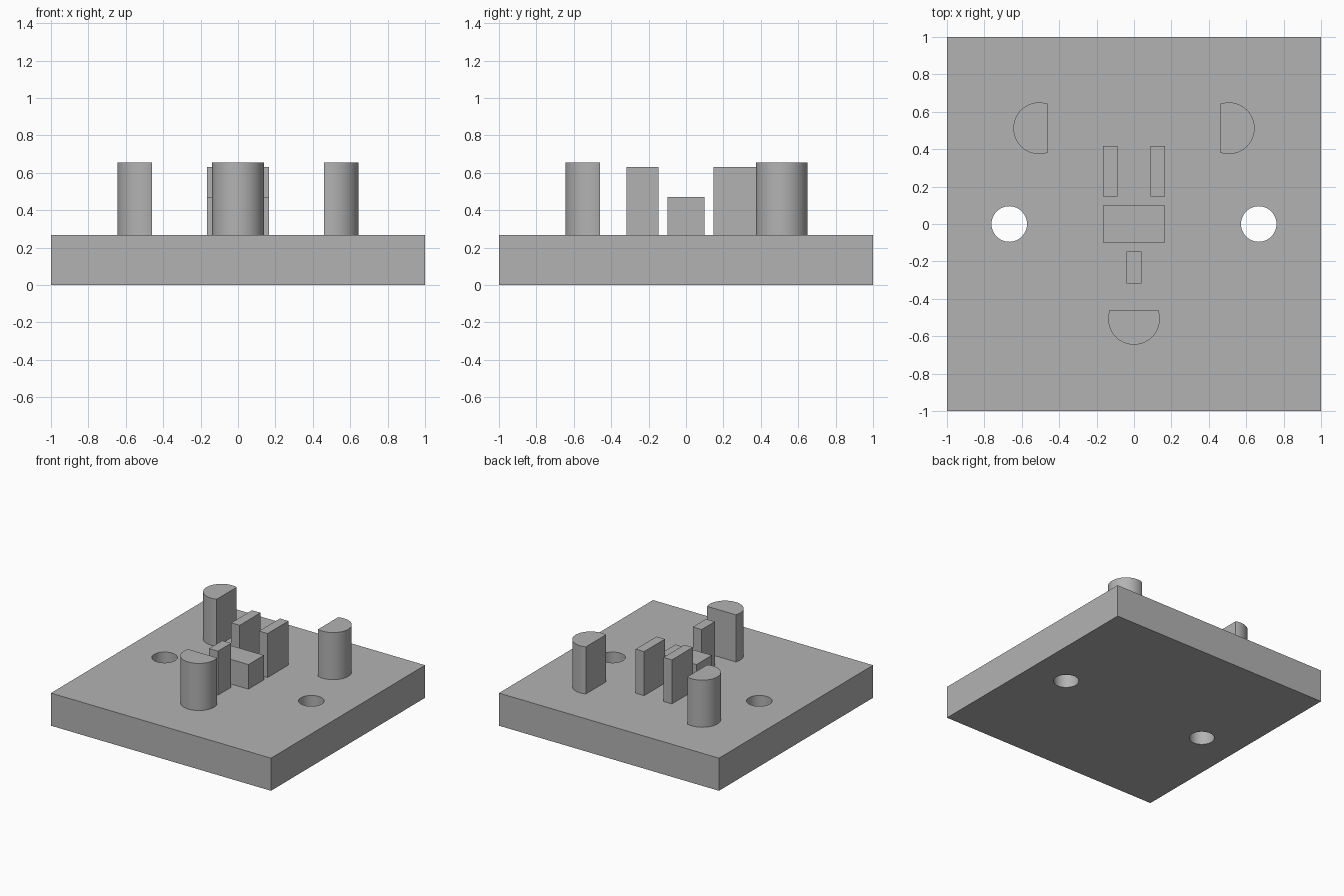
import bpy
import bmesh
from math import pi, cos, sin, acos, radians
from mathutils import Matrix

cube = bpy.data.objects.get("Cube")
if cube:
    bpy.data.objects.remove(cube, do_unlink=True)

PLATE_TOP = 0.268
POST_TOP = 0.655
FIN_TOP = 0.63
BLOCK_TOP = 0.47

grey = bpy.data.materials.new("plain grey")
grey.use_nodes = True
grey.diffuse_color = (0.45, 0.45, 0.45, 1)
grey.node_tree.nodes["Principled BSDF"].inputs["Base Color"].default_value = grey.diffuse_color


def prism(name, outline, bottom, top):
    """Extrude a flat counter-clockwise outline from bottom to top."""
    bm = bmesh.new()
    face = bm.faces.new([bm.verts.new((x, y, bottom)) for x, y in outline])
    side = bmesh.ops.extrude_face_region(bm, geom=[face], use_keep_orig=True)
    raised = [g for g in side["geom"] if isinstance(g, bmesh.types.BMVert)]
    bmesh.ops.translate(bm, verts=raised, vec=(0, 0, top - bottom))
    bmesh.ops.recalc_face_normals(bm, faces=bm.faces)
    mesh = bpy.data.meshes.new(name)
    bm.to_mesh(mesh)
    bm.free()
    mesh.materials.append(grey)
    obj = bpy.data.objects.new(name, mesh)
    bpy.context.collection.objects.link(obj)
    return obj


def activate(obj):
    bpy.ops.object.select_all(action="DESELECT")
    obj.select_set(True)
    bpy.context.view_layer.objects.active = obj


def box(name, x0, x1, y0, y1, bottom, top):
    return prism(name, [(x0, y0), (x1, y0), (x1, y1), (x0, y1)], bottom, top)


def circle(x, y, radius, count=64):
    return [(x + radius * cos(2 * pi * i / count), y + radius * sin(2 * pi * i / count))
            for i in range(count)]


def d_post(name, x, y, turn, radius=0.138, flat=0.046, count=48):
    """Round post with one flat side; the flat faces the turn direction."""
    start = acos(flat / radius)
    sweep = 2 * (pi - start)
    outline = []
    for i in range(count + 1):
        a = turn + start + sweep * i / count
        outline.append((x + radius * cos(a), y + radius * sin(a)))
    return prism(name, outline, PLATE_TOP, POST_TOP)


# Base plate with two through holes
plate = box("base_plate", -1, 1, -1, 1, 0, PLATE_TOP)
for side in (-1, 1):
    cutter = prism("hole_cutter", circle(side * 0.667, 0, 0.095), -0.1, 0.5)
    cutter.hide_render = True
    cut = plate.modifiers.new("hole", "BOOLEAN")
    cut.operation = "DIFFERENCE"
    cut.solver = "EXACT"
    cut.object = cutter
    activate(plate)
    bpy.ops.object.modifier_apply(modifier=cut.name)
    bpy.data.objects.remove(cutter, do_unlink=True)

# Posts with flats facing the middle
rounded = [
    plate,
    d_post("back_right_post", -0.507, 0.512, 0),
    d_post("back_left_post", 0.507, 0.512, pi),
    d_post("front_post", 0, -0.507, pi / 2),
]

# Centre block and upright fins
box("centre_block", -0.165, 0.165, -0.1, 0.1, PLATE_TOP, BLOCK_TOP)
box("right_fin", -0.165, -0.088, 0.148, 0.418, PLATE_TOP, FIN_TOP)
box("left_fin", 0.088, 0.165, 0.148, 0.418, PLATE_TOP, FIN_TOP)
box("front_fin", -0.04, 0.04, -0.318, -0.146, PLATE_TOP, FIN_TOP)

# Smooth the round walls, keep the rims sharp
for obj in rounded:
    activate(obj)
    bpy.ops.object.shade_smooth_by_angle(angle=radians(30))
